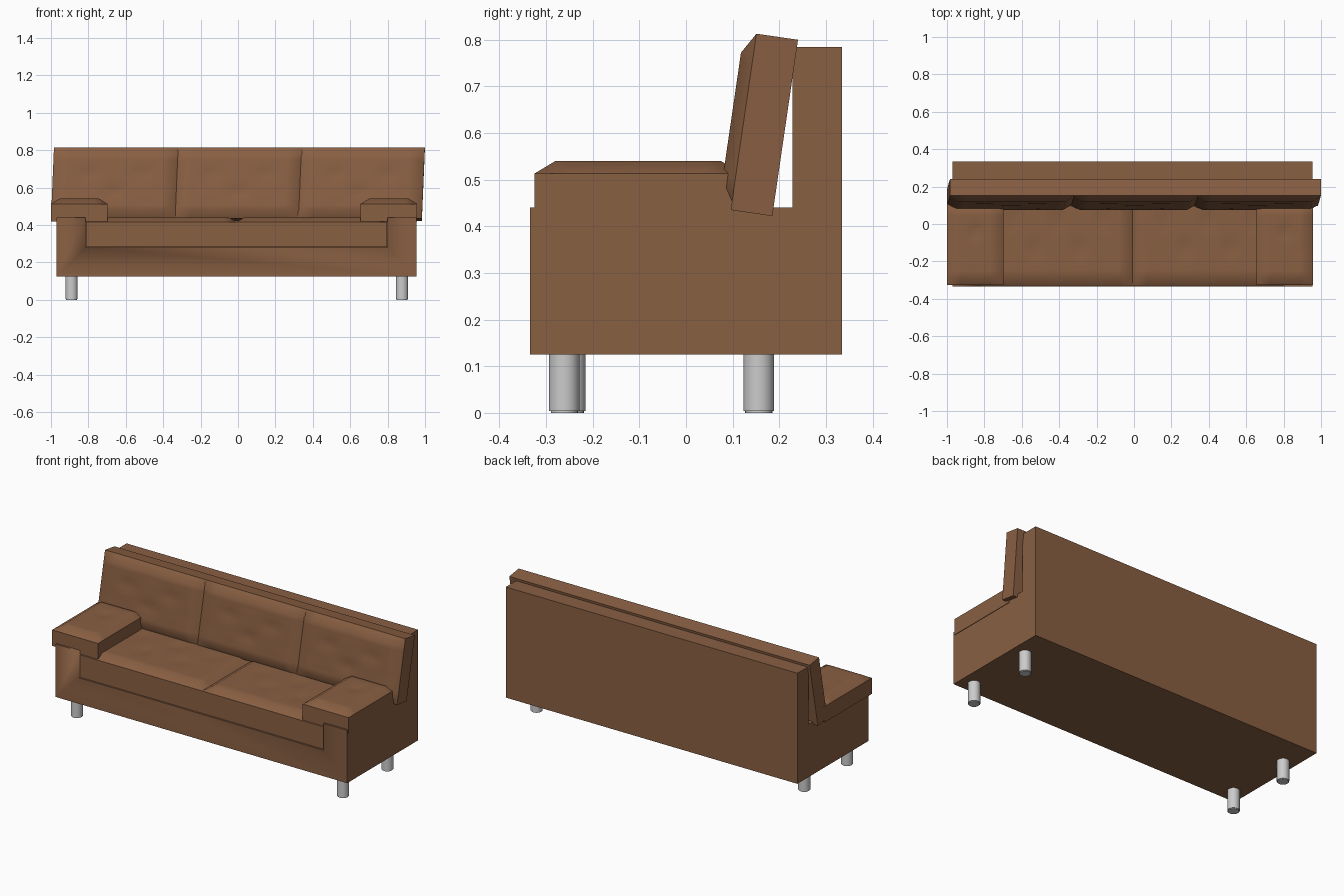
import bpy, bmesh, math
from mathutils import Matrix, Vector

if "Cube" in bpy.data.objects:
    bpy.data.objects.remove(bpy.data.objects["Cube"])

leather = bpy.data.materials.new("brown_leather")
leather.diffuse_color = (0.25, 0.115, 0.055, 1)
leather.use_nodes = True
leather.node_tree.nodes["Principled BSDF"].inputs["Base Color"].default_value = leather.diffuse_color


def finish(name, bm, mat=None, angle=40):
    bmesh.ops.recalc_face_normals(bm, faces=bm.faces)
    me = bpy.data.meshes.new(name)
    bm.to_mesh(me)
    bm.free()
    ob = bpy.data.objects.new(name, me)
    bpy.context.collection.objects.link(ob)
    if mat:
        me.materials.append(mat)
    bpy.ops.object.select_all(action='DESELECT')
    ob.select_set(True)
    bpy.context.view_layer.objects.active = ob
    bpy.ops.object.shade_smooth_by_angle(angle=math.radians(angle))
    return ob


def extrude_profile(points, vec):
    bm = bmesh.new()
    face = bm.faces.new([bm.verts.new(p) for p in points])
    ext = bmesh.ops.extrude_face_region(bm, geom=[face])
    bmesh.ops.translate(bm, vec=vec, verts=[v for v in ext['geom'] if isinstance(v, bmesh.types.BMVert)])
    return bm


def cushion(name, size, loc, tilt=0.0, skew=0.0, tufts=(2, 1), cham=0.045, drop=0.027):
    """Box cushion with a chamfered, softly tufted upper face."""
    sx, sy, t = size
    nx, ny = 8 * tufts[0], 8 * tufts[1] + 4

    def stops(length, n):
        inner = length - 2 * cham
        return [0] + [cham + inner * i / n for i in range(n + 1)] + [length]

    us, vs = stops(sx, nx), stops(sy, ny)
    bm = bmesh.new()
    grid = []
    for j, v in enumerate(vs):
        row = []
        for i, u in enumerate(us):
            rim = i in (0, len(us) - 1) or j in (0, len(vs) - 1)
            a, b = (u - cham) / (sx - 2 * cham), (v - cham) / (sy - 2 * cham)
            edge = max(0, math.sin(math.pi * a) * math.sin(math.pi * b)) ** 0.5 if not rim else 0
            wave = max(0, math.cos(2 * math.pi * tufts[0] * a) * math.cos(3 * math.pi * (b - 1 / 3)))
            z = t - drop if rim else t - 0.009 * edge * wave ** 2
            row.append(bm.verts.new((u, v, z)))
        grid.append(row)
    for r0, r1 in zip(grid, grid[1:]):
        for i in range(len(us) - 1):
            bm.faces.new((r0[i], r0[i + 1], r1[i + 1], r1[i]))
    # side walls and base
    border = [e for e in bm.edges if e.is_boundary]
    ext = bmesh.ops.extrude_edge_only(bm, edges=border)['geom']
    for v in ext:
        if isinstance(v, bmesh.types.BMVert):
            v.co.z = 0
    bmesh.ops.holes_fill(bm, edges=[e for e in bm.edges if e.is_boundary])
    for v in bm.verts:
        v.co.x += skew * (v.co.y / sy - 0.5)
    bm.transform(Matrix.Translation(Vector(loc)) @ Matrix.Rotation(tilt, 4, 'X'))
    return finish(name, bm, leather, 50)


# sofa frame: L-shaped side profile with the seat well cut out of it
L = [(-0.335, 0.125), (0.335, 0.125), (0.335, 0.785), (0.228, 0.785), (0.228, 0.44), (-0.335, 0.44)]
frame = finish("sofa_frame", extrude_profile([(-0.97, y, z) for y, z in L], (1.925, 0, 0)), leather)
well = [(-0.815, -0.4, 0.28), (0.80, -0.4, 0.28), (0.80, -0.4, 0.6), (-0.815, -0.4, 0.6)]
cutter = finish("seat_well_cutter", extrude_profile(well, (0, 0.625, 0)))
cutter.hide_render = True
mod = frame.modifiers.new("seat_well", 'BOOLEAN')
mod.object = cutter
mod.operation = 'DIFFERENCE'
mod.solver = 'EXACT'
bpy.context.view_layer.objects.active = frame
bpy.ops.object.modifier_apply(modifier=mod.name)
bpy.data.objects.remove(cutter)

# seat cushions
for side, x in (("left", -0.813), ("right", -0.008)):
    cushion(f"seat_cushion_{side}", (0.805, 0.535, 0.16), (x, -0.328, 0.282), tufts=(3, 1))

# arm pads resting on the arms and seat
for side, x in (("left", -1.0), ("right", 0.655)):
    cushion(f"arm_pad_{side}", (0.303, 0.445, 0.122), (x, -0.325, 0.418), tufts=(1, 1))

# leaning back cushions
for i, x in enumerate((-0.992, -0.328, 0.327)):
    cushion(f"back_cushion_{i + 1}", (0.664, 0.382, 0.117), (x, 0.185, 0.422),
            tilt=math.radians(81.7), skew=0.016, tufts=(2, 1))

# metal legs
for x, yf in ((-0.89, -0.248), (0.877, -0.261)):
    for part, y in (("front", yf), ("back", 0.156)):
        bm = bmesh.new()
        bmesh.ops.create_cone(bm, cap_ends=True, segments=24, radius1=0.033, radius2=0.033, depth=0.13,
                              matrix=Matrix.Translation((x, y, 0.065)))
        rim = [e for e in bm.edges if all(v.co.z < 0.01 for v in e.verts)]
        bmesh.ops.bevel(bm, geom=rim, offset=0.004, segments=2, affect='EDGES')
        finish(f"{part}_leg_{'left' if x < 0 else 'right'}", bm)
